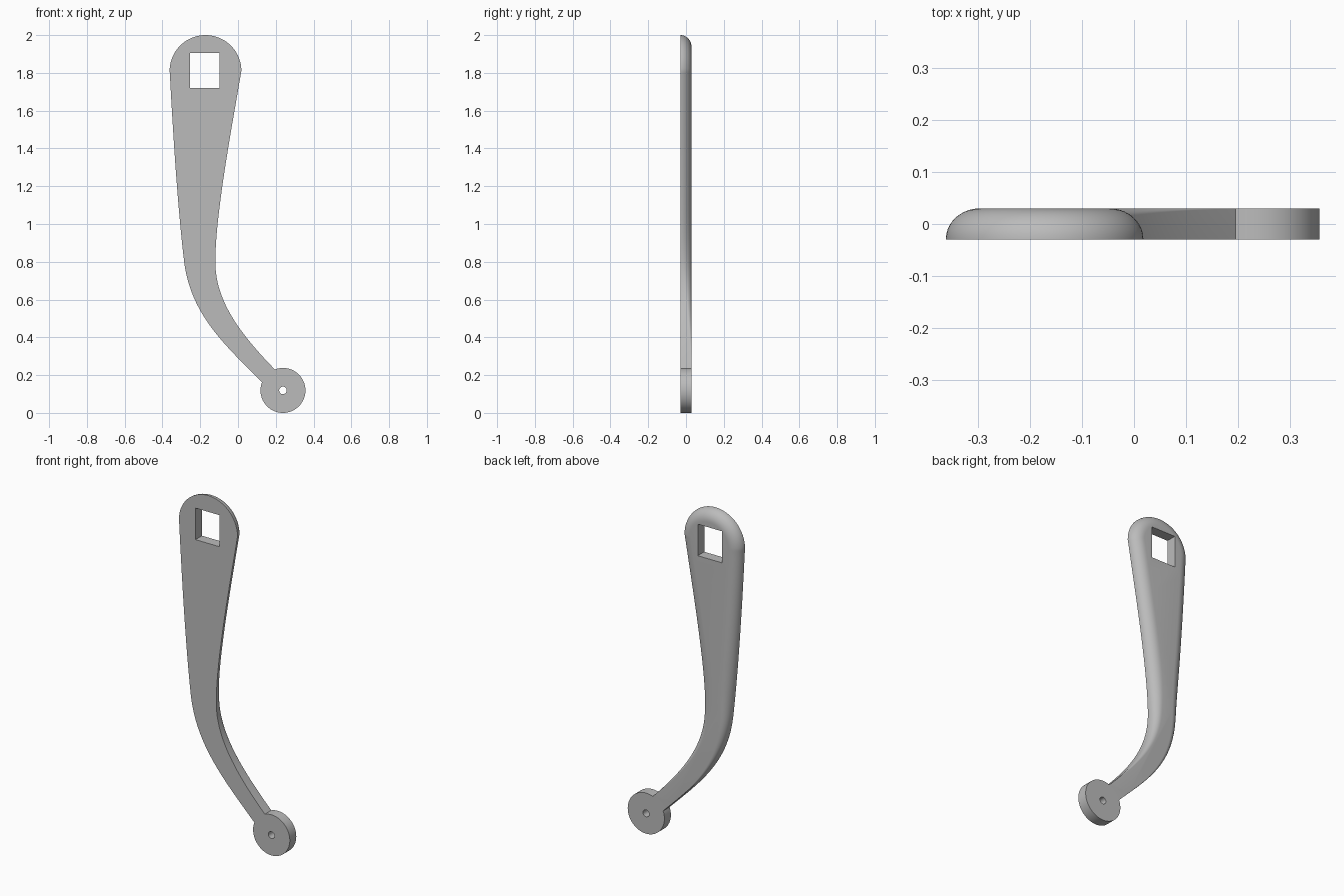
import bpy, bmesh, math
from mathutils import Vector
from mathutils.geometry import interpolate_bezier

if "Cube" in bpy.data.objects:
    bpy.data.objects.remove(bpy.data.objects["Cube"], do_unlink=True)

HALF = 0.03                       # half thickness
TOP, TOP_R = Vector((-0.172, 1.81)), 0.19
HUB, HUB_R = (0.238, 0, 0.119), 0.119
FILLET, STEPS = 0.065, 10

grey = bpy.data.materials.new("plain grey")
grey.diffuse_color = (0.5, 0.5, 0.5, 1)
grey.use_nodes = True
grey.node_tree.nodes["Principled BSDF"].inputs["Base Color"].default_value = (0.5, 0.5, 0.5, 1)


def bezier(a, b, c, d, n=28):
    return [p.to_2d() for p in interpolate_bezier(*(Vector((*q, 0)) for q in (a, b, c, d)), n)]


def fillet(z):
    # back rounding fades out towards the hub
    t = min(1, max(0, (z - 0.2) / 0.9))
    return 0.0005 + FILLET * t * t * (3 - 2 * t)


# Arm outline, counter-clockwise: right edge up, round head, left edge down
left = bezier((-0.361, 1.80), (-0.34, 1.40), (-0.315, 1.05), (-0.285, 0.80))
left += bezier((-0.285, 0.80), (-0.25, 0.52), (-0.07, 0.36), (0.125, 0.165))[1:]
right = bezier((0.016, 1.80), (-0.035, 1.50), (-0.12, 1.05), (-0.12, 0.80))
right += bezier((-0.12, 0.80), (-0.12, 0.60), (0, 0.43), (0.195, 0.23))[1:]
head = [TOP + TOP_R * Vector((math.cos(a), math.sin(a)))
        for a in (math.pi * i / 48 for i in range(49))]
outline = [Vector((0.22, 0.205))] + right[::-1] + head + left + [Vector((0.15, 0.14))]
count = len(outline)


def inward(i):
    d = outline[min(i + 1, count - 1)] - outline[max(i - 1, 0)]
    return Vector((-d.y, d.x)).normalized()


# Arm: flat front, straight wall, then a quarter-round to the flat back
bm = bmesh.new()
rings = [[bm.verts.new((p.x, -HALF, p.y)) for p in outline]]
for s in range(STEPS + 1):
    a = math.pi / 2 * s / STEPS
    ring = []
    for i, p in enumerate(outline):
        r = fillet(p.y)
        depth = min(r, 2 * HALF - 0.001)
        q = p + inward(i) * r * (1 - math.cos(a))
        ring.append(bm.verts.new((q.x, HALF - depth * (1 - math.sin(a)), q.y)))
    rings.append(ring)
for lo, hi in zip(rings, rings[1:]):
    for i in range(count):
        j = (i + 1) % count
        bm.faces.new((lo[i], lo[j], hi[j], hi[i]))
bm.faces.new(rings[0])
bm.faces.new(rings[-1])
bmesh.ops.recalc_face_normals(bm, faces=bm.faces)
mesh = bpy.data.meshes.new("crank_arm")
bm.to_mesh(mesh)
bm.free()
mesh.materials.append(grey)
arm = bpy.data.objects.new("crank_arm", mesh)
bpy.context.collection.objects.link(arm)


def cylinder(name, radius, depth, sides):
    bpy.ops.mesh.primitive_cylinder_add(vertices=sides, radius=radius, depth=depth,
                                        location=HUB, rotation=(math.pi / 2, 0, 0))
    ob = bpy.context.object
    ob.name = name
    ob.data.materials.append(grey)
    return ob


def combine(tool, operation):
    mod = arm.modifiers.new(tool.name, "BOOLEAN")
    mod.operation, mod.object, mod.solver = operation, tool, "EXACT"
    bpy.context.view_layer.objects.active = arm
    bpy.ops.object.modifier_apply(modifier=mod.name)
    bpy.data.objects.remove(tool, do_unlink=True)


# Round hub, its pin hole and the square socket in the head
combine(cylinder("hub", HUB_R, 2 * HALF, 96), "UNION")
combine(cylinder("pin_hole", 0.02, 0.3, 32), "DIFFERENCE")
bpy.ops.mesh.primitive_cube_add(size=1, location=(-0.176, 0, 1.812))
socket = bpy.context.object
socket.name = "square_socket"
socket.scale = (0.157, 0.3, 0.185)
socket.data.materials.append(grey)
combine(socket, "DIFFERENCE")

bpy.ops.object.select_all(action="DESELECT")
arm.select_set(True)
bpy.context.view_layer.objects.active = arm
bpy.ops.object.shade_smooth_by_angle(angle=math.radians(30))
